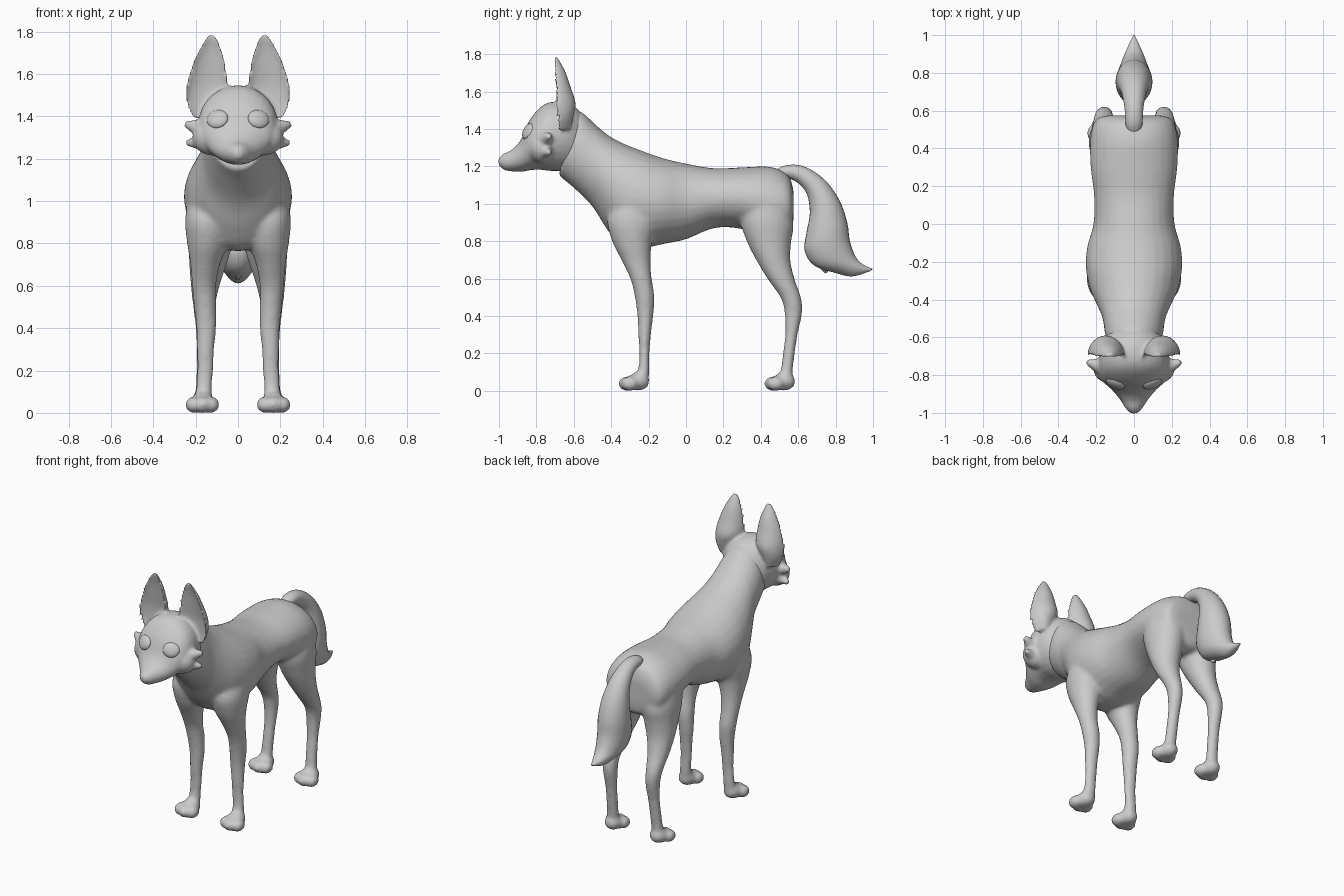
import bpy, bmesh
from math import sin, cos, pi
from mathutils import Vector, Matrix, Euler

def spline(rows, steps=4):
    """Catmull-Rom through station rows."""
    out = []
    n = len(rows)
    for i in range(n - 1):
        a, b, c, d = (rows[max(0, min(n - 1, k))] for k in (i - 1, i, i + 1, i + 2))
        for s in range(steps):
            t = s / steps
            out.append([0.5 * (2*q + (r - p)*t + (2*p - 5*q + 4*r - u)*t*t + (3*q - p - 3*r + u)*t**3)
                        for p, q, r, u in zip(a, b, c, d)])
    return out + [list(rows[-1])]

def loft(bm, rows, side=1, cup=None, seg=28):
    """Rows: y1, z1, y2, z2 (opposite ends of the oval), half width, centre x."""
    rings = []
    for y1, z1, y2, z2, hw, cx in spline(rows):
        p, q = Vector((0, y1, z1)), Vector((0, y2, z2))
        ring = []
        for k in range(seg):
            t = 2 * pi * k / seg
            if cup is None:
                v = (p + q) / 2 + (p - q) / 2 * cos(t)
            else:
                v = p + (q - p) * abs(cos(t)) * (cup if cos(t) > 0 else 1)
            v.x = side * (cx + max(hw, 0.003) * sin(t))
            ring.append(bm.verts.new(v))
        rings.append(ring)
    for a, b in zip(rings, rings[1:]):
        for k in range(seg):
            bm.faces.new((a[k], a[(k+1) % seg], b[(k+1) % seg], b[k]))
    bm.faces.new(rings[0])
    bm.faces.new(rings[-1])

def ball(bm, loc, scale, rot=(0, 0, 0)):
    m = Matrix.LocRotScale(Vector(loc), Euler(rot), Vector(scale))
    bmesh.ops.create_uvsphere(bm, u_segments=28, v_segments=16, radius=1, matrix=m)

def spike(bm, a, b, r):
    """Cone tuft from a to b."""
    a, b = Vector(a), Vector(b)
    m = Matrix.Translation((a + b) / 2) @ (b - a).to_track_quat('Z', 'Y').to_matrix().to_4x4()
    bmesh.ops.create_cone(bm, cap_ends=True, segments=20, radius1=r, radius2=r * 0.2,
                          depth=(b - a).length, matrix=m)

def finish(bm, name, voxel=0, smooth=0):
    bmesh.ops.recalc_face_normals(bm, faces=bm.faces)
    for f in bm.faces:
        f.smooth = True
    me = bpy.data.meshes.new(name)
    bm.to_mesh(me)
    bm.free()
    ob = bpy.data.objects.new(name, me)
    bpy.context.collection.objects.link(ob)
    if voxel:
        r = ob.modifiers.new("fuse", 'REMESH')
        r.mode, r.voxel_size, r.use_smooth_shade = 'VOXEL', voxel, True
        s = ob.modifiers.new("soften", 'SMOOTH')
        s.factor, s.iterations = 0.5, smooth
    return ob

def mid(rows):
    return [r + (0,) for r in rows]

# Torso and neck, rump to head
body = bmesh.new()
loft(body, mid([
    (.575, 1.07, .575, .93, .14), (.545, 1.155, .555, .83, .205), (.45, 1.198, .45, .81, .232),
    (.30, 1.195, .30, .865, .23), (.15, 1.19, .15, .87, .212), (0, 1.215, 0, .81, .215),
    (-.12, 1.243, -.12, .785, .248), (-.24, 1.285, -.22, .765, .255), (-.34, 1.325, -.34, .775, .235),
    (-.42, 1.37, -.42, .86, .2), (-.49, 1.43, -.50, .985, .168), (-.55, 1.485, -.60, 1.085, .155),
    (-.61, 1.51, -.68, 1.15, .14)]))

# Legs: front edge and back edge at each height
front_leg = [(-.36, 1.05, -.16, 1.05, .09, .14), (-.42, .92, -.15, .9, .105, .145),
             (-.395, .8, -.18, .8, .095, .145), (-.345, .7, -.19, .7, .07, .155),
             (-.298, .6, -.183, .6, .057, .16), (-.273, .5, -.168, .5, .053, .155),
             (-.26, .4, -.175, .4, .047, .15), (-.255, .3, -.187, .3, .041, .153),
             (-.25, .2, -.195, .2, .038, .155), (-.255, .12, -.195, .12, .038, .16),
             (-.28, .05, -.2, .05, .045, .165)]
hind_leg = [(.33, 1.05, .53, 1.05, .1, .125), (.29, .92, .575, .9, .115, .125),
            (.325, .8, .563, .8, .105, .13), (.375, .7, .558, .7, .088, .142),
            (.435, .6, .58, .6, .068, .155), (.505, .5, .615, .5, .052, .16),
            (.527, .42, .622, .42, .045, .157), (.53, .3, .597, .3, .038, .157),
            (.518, .2, .582, .2, .037, .16), (.508, .12, .572, .12, .038, .163),
            (.49, .05, .565, .05, .045, .168)]
for s in (1, -1):
    for leg, y in ((front_leg, -.255), (hind_leg, .525)):
        loft(body, leg, s)
        # Paw with toes
        ball(body, (s * .167, y, .05), (.055, .06, .05))
        for x, dy in ((.127, -.045), (.167, -.06), (.21, -.045)):
            ball(body, (s * x, y + dy, .038), (.04, .048, .039))
finish(body, "body_and_legs", .012, 8)

# Head, back of skull to nose
head = bmesh.new()
loft(head, mid([
    (-.55, 1.47, -.60, 1.17, .13), (-.60, 1.525, -.66, 1.175, .165), (-.68, 1.547, -.72, 1.175, .185),
    (-.76, 1.53, -.78, 1.182, .185), (-.835, 1.45, -.83, 1.18, .165), (-.882, 1.345, -.87, 1.172, .12),
    (-.93, 1.29, -.92, 1.172, .078), (-.98, 1.265, -.97, 1.18, .045), (-1.005, 1.24, -1.0, 1.205, .018)]))
ear = [(-.69, 1.39, -.62, 1.4, .045, .165), (-.70, 1.46, -.60, 1.47, .08, .163),
       (-.707, 1.54, -.59, 1.54, .098, .148), (-.709, 1.62, -.615, 1.62, .086, .14),
       (-.711, 1.70, -.642, 1.70, .061, .132), (-.712, 1.755, -.67, 1.755, .034, .127),
       (-.71, 1.79, -.69, 1.79, .012, .124)]
for s in (1, -1):
    loft(head, ear, s, cup=.4)
    # Cheek fur
    spike(head, (s * .1, -.78, 1.32), (s * .25, -.73, 1.365), .075)
    spike(head, (s * .1, -.78, 1.28), (s * .245, -.73, 1.275), .065)
    ball(head, (s * .12, -.77, 1.3), (.095, .075, .085))
finish(head, "head_and_ears", .009, 7)

# Eyes
eyes = bmesh.new()
for s in (1, -1):
    ball(eyes, (s * .097, -.842, 1.387), (.053, .024, .047), (-.45, 0, s * .4))
finish(eyes, "eyes")

# Bushy tail with a small side tuft
tail = bmesh.new()
loft(tail, mid([
    (.46, 1.165, .49, 1.11, .035), (.53, 1.205, .54, 1.135, .045), (.63, 1.2, .60, 1.11, .05),
    (.74, 1.13, .647, 1.05, .065), (.82, 1.02, .662, .95, .085), (.862, .9, .643, .84, .097),
    (.876, .8, .634, .75, .095), (.905, .72, .685, .67, .08), (.94, .68, .80, .63, .055),
    (.975, .662, .89, .612, .03), (1.0, .652, .985, .64, .006)]))
spike(tail, (.0, .69, .75), (0, .752, .632), .048)
finish(tail, "tail")
